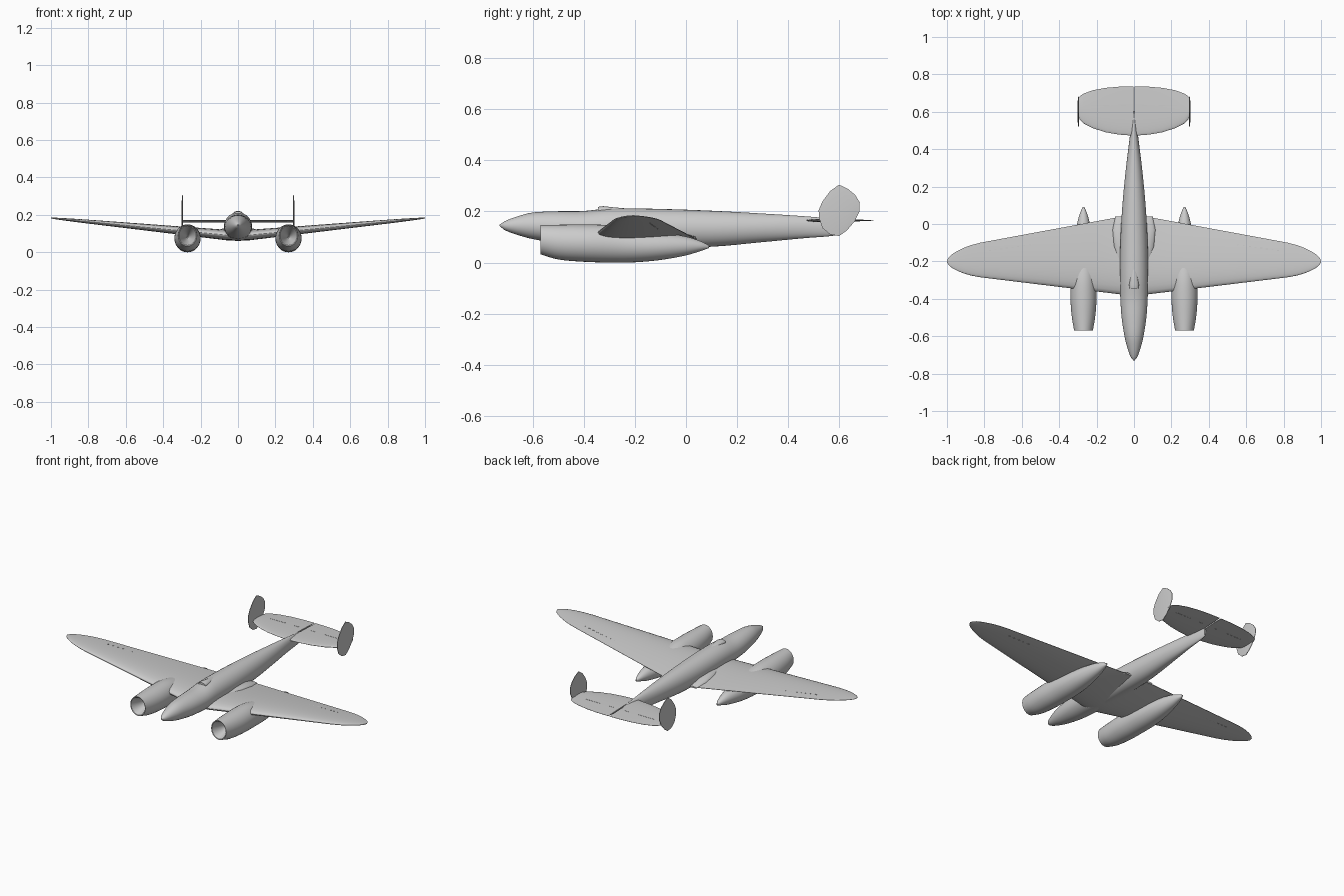
import bpy, bmesh, math
from mathutils import Vector

cube = bpy.data.objects.get("Cube")
if cube:
    bpy.data.objects.remove(cube, do_unlink=True)

grey = bpy.data.materials.new("light_grey")
grey.use_nodes = True
grey.diffuse_color = (0.6, 0.6, 0.6, 1)
grey.node_tree.nodes["Principled BSDF"].inputs["Base Color"].default_value = (0.6, 0.6, 0.6, 1)


def finish(name, bm, angle=40):
    bmesh.ops.recalc_face_normals(bm, faces=bm.faces)
    mesh = bpy.data.meshes.new(name)
    bm.to_mesh(mesh)
    bm.free()
    mesh.materials.append(grey)
    obj = bpy.data.objects.new(name, mesh)
    bpy.context.collection.objects.link(obj)
    bpy.ops.object.select_all(action='DESELECT')
    obj.select_set(True)
    bpy.context.view_layer.objects.active = obj
    bpy.ops.object.shade_smooth_by_angle(angle=math.radians(angle))
    return obj


def loft(name, rings, angle=40):
    """Skin a list of equal-length point rings and cap both ends."""
    bm = bmesh.new()
    loops = [[bm.verts.new(p) for p in ring] for ring in rings]
    n = len(loops[0])
    for a, b in zip(loops, loops[1:]):
        for i in range(n):
            j = (i + 1) % n
            bm.faces.new((a[i], a[j], b[j], b[i]))
    bm.faces.new(loops[0])
    bm.faces.new(loops[-1])
    return finish(name, bm, angle)


def refine(rows, steps=4):
    """Smoothly interpolate a table of stations."""
    rows = [Vector(r) for r in rows]
    out = []
    for i in range(len(rows) - 1):
        a, b = rows[i], rows[i + 1]
        da = (b - rows[i - 1]) / (b[0] - rows[i - 1][0]) if i else (b - a) / (b[0] - a[0])
        c = rows[min(i + 2, len(rows) - 1)]
        db = (c - a) / (c[0] - a[0])
        h = b[0] - a[0]
        for k in range(steps):
            t = k / steps
            out.append(a * (1 - t) ** 2 * (1 + 2 * t) + b * t * t * (3 - 2 * t)
                       + da * h * t * (1 - t) ** 2 - db * h * t * t * (1 - t))
            out[-1][0] = a[0] + h * t
    return out + [rows[-1]]


def oval(y, half_width, bottom, top, x=0, n=32):
    mid, h = (bottom + top) / 2, (top - bottom) / 2
    return [(x + half_width * math.cos(2 * math.pi * i / n), y,
             mid + h * math.sin(2 * math.pi * i / n)) for i in range(n)]


def airfoil(x, lead, trail, z, half, n=14):
    """Closed wing section at a spanwise position."""
    def thick(t):
        return half * 2 * (1.4845 * t ** 0.5 - 0.63 * t - 1.758 * t * t
                           + 1.4215 * t ** 3 - 0.508 * t ** 4) + 0.0006
    ts = [(1 - math.cos(math.pi * i / n)) / 2 for i in range(n + 1)]
    chord = trail - lead
    return ([(x, lead + t * chord, z + thick(t)) for t in ts]
            + [(x, lead + t * chord, z - thick(t)) for t in reversed(ts)])


def box(name, centre, size):
    bm = bmesh.new()
    bmesh.ops.create_cube(bm, size=1)
    for v in bm.verts:
        v.co = Vector(c + s * p for c, s, p in zip(centre, size, v.co))
    return finish(name, bm)


# Fuselage: y, half width, bottom, top
body = [(-0.73, 0.003, 0.143, 0.149), (-0.71, 0.018, 0.127, 0.162),
        (-0.66, 0.036, 0.108, 0.181), (-0.6, 0.051, 0.092, 0.196),
        (-0.5, 0.066, 0.076, 0.201), (-0.4, 0.073, 0.069, 0.202),
        (-0.3, 0.075, 0.064, 0.212), (-0.1, 0.073, 0.06, 0.21),
        (0.1, 0.062, 0.062, 0.203), (0.3, 0.043, 0.08, 0.192),
        (0.47, 0.022, 0.096, 0.181), (0.57, 0.011, 0.104, 0.172),
        (0.605, 0.005, 0.112, 0.166)]
loft("fuselage", [oval(*r) for r in refine(body)])

# Cockpit hump
loft("cockpit_hump", [oval(*r, n=16) for r in (
    (-0.345, 0.024, 0.19, 0.218), (-0.325, 0.026, 0.19, 0.221),
    (-0.28, 0.02, 0.19, 0.216), (-0.2, 0.004, 0.19, 0.209))])


# Main wing with dihedral and rounded tips
def wing_section(x):
    s = abs(x)
    lead, trail = -0.385 + 0.122 * s, 0.052 - 0.185 * s
    if s > 0.82:
        k = math.sqrt(max(0.0004, 1 - ((s - 0.82) / 0.18) ** 2))
        lead, trail = -0.2 + (lead + 0.2) * k, -0.2 + (trail + 0.2) * k
    else:
        k = 1
    z = 0.092 if s < 0.06 else 0.086 + 0.097 * s
    half = (0.029 - 0.024 * s) * (0.3 + 0.7 * k)
    return airfoil(x, lead, trail, z, half)


span = [0.06, 0.2, 0.4, 0.6, 0.75, 0.82, 0.87, 0.91, 0.94, 0.965, 0.983, 0.994, 1.0]
loft("wing", [wing_section(x) for x in [-s for s in reversed(span)] + [0] + span], 50)

# Engine nacelles: y, half width, bottom, top
pod = [(-0.57, 0.05, 0.032, 0.147), (-0.5, 0.062, 0.012, 0.148),
       (-0.4, 0.07, 0.003, 0.149), (-0.3, 0.069, 0, 0.146),
       (-0.2, 0.065, 0.001, 0.129), (-0.1, 0.055, 0.01, 0.117),
       (0, 0.035, 0.028, 0.102), (0.06, 0.018, 0.046, 0.083),
       (0.09, 0.004, 0.057, 0.067)]
# Hollow intake funnel inside each nacelle mouth
funnel = [(-0.44, 0.004, 0.077, 0.085), (-0.568, 0.046, 0.037, 0.142)]
# Tailplane: x, leading edge, trailing edge
tail = [(0.004, 0.472, 0.735), (0.08, 0.478, 0.734), (0.15, 0.49, 0.728),
        (0.22, 0.512, 0.715), (0.27, 0.538, 0.697), (0.29, 0.558, 0.683),
        (0.3, 0.59, 0.665)]
# Fin outline: y, z
fin = [(0.6, 0.305), (0.635, 0.288), (0.663, 0.265), (0.681, 0.235), (0.68, 0.2),
       (0.66, 0.16), (0.63, 0.125), (0.6, 0.104), (0.565, 0.11), (0.535, 0.135),
       (0.521, 0.175), (0.52, 0.205), (0.535, 0.24), (0.565, 0.28)]

for side, label in ((1, "left"), (-1, "right")):
    rings = [oval(*r, x=side * 0.27) for r in funnel + refine(pod)]
    loft(label + "_nacelle", rings)

    loft(label + "_tailplane",
         [airfoil(side * x, a, b, 0.165, 0.006) for x, a, b in tail], 50)

    # Fin with a thicker core and thin rim
    rings = []
    for offset, scale in ((-0.004, 0.7), (-0.0015, 1), (0.0015, 1), (0.004, 0.7)):
        rings.append([(side * 0.297 + offset, 0.6 + (y - 0.6) * scale,
                       0.2 + (z - 0.2) * scale) for y, z in fin])
    loft(label + "_fin", rings, 50)

    # Wing root fairing
    loft(label + "_wing_fillet", [oval(y, w, 0.09, top, x=side * 0.07, n=16)
                                  for y, w, top in ((-0.22, 0.01, 0.118), (-0.12, 0.04, 0.127),
                                                    (-0.03, 0.045, 0.122), (0.04, 0.03, 0.1))])

    # Control surface hinges
    for i in range(8):
        x = 0.56 + 0.03 * i
        box(f"{label}_aileron_hinge_{i + 1}", (side * x, -0.112 - 0.14 * (x - 0.56), 0.086 + 0.097 * x),
            (0.012, 0.004, 0.016))
    for x, length in ((0.055, 0.03), (0.18, 0.1)):
        box(f"{label}_elevator_hinge_{length}", (side * x, 0.635, 0.165), (length, 0.003, 0.012))
